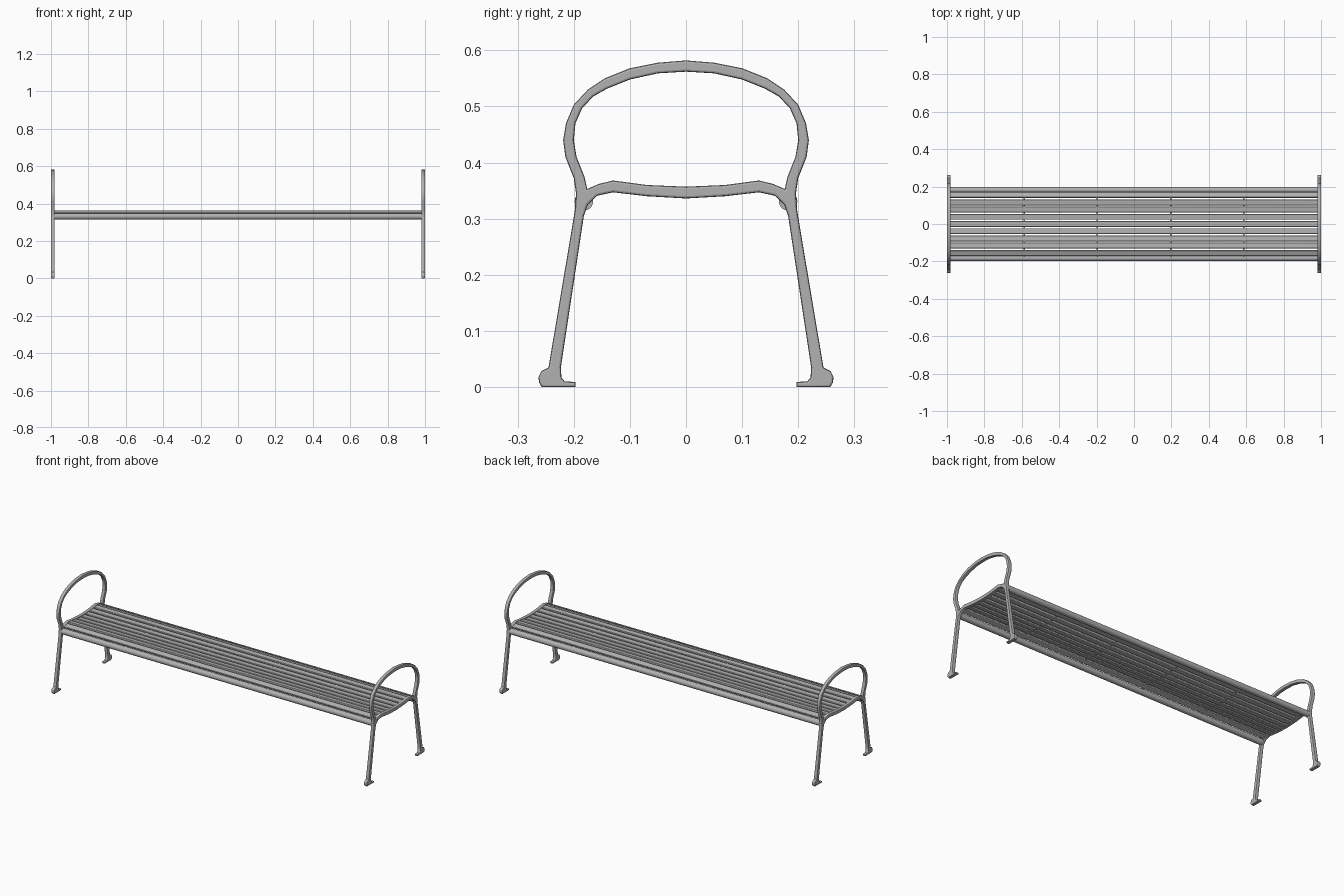
import bpy, bmesh, math
from mathutils import Vector

if "Cube" in bpy.data.objects:
    bpy.data.objects.remove(bpy.data.objects["Cube"], do_unlink=True)

steel = bpy.data.materials.new("grey_steel")
steel.use_nodes = True
grey = (0.44, 0.44, 0.44, 1)
steel.diffuse_color = grey
steel.node_tree.nodes["Principled BSDF"].inputs["Base Color"].default_value = grey

SPAN = 1.97  # length of the seat between the end frames


def finish(ob):
    """Apply the steel and smooth the soft edges."""
    ob.data.materials.clear()
    ob.data.materials.append(steel)
    bpy.ops.object.select_all(action='DESELECT')
    ob.select_set(True)
    bpy.context.view_layer.objects.active = ob
    bpy.ops.object.shade_smooth_by_angle(angle=math.radians(35))


def mirrored(half):
    """Close a half outline, given as (y, z), across y = 0."""
    return half + [(-y, z) for y, z in reversed(half) if y > 0]


# End frame outlines: hoop, leg, foot, leg inside, seat rail underside
outer = mirrored([
    (0, .582), (.05, .578), (.1, .568), (.145, .55), (.175, .53), (.2, .503),
    (.214, .47), (.219, .44), (.215, .41), (.2, .372), (.196, .345), (.198, .315),
    (.245, .035), (.258, .028), (.263, .018), (.262, .008), (.257, .0),
    (.197, .0), (.197, .009), (.216, .01), (.222, .017), (.223, .035),
    (.182, .305), (.175, .325), (.158, .341), (.13, .347), (.07, .34), (0, .336)])
# Opening between the hoop and the seat rail
opening = mirrored([
    (0, .562), (.05, .559), (.1, .548), (.14, .532), (.165, .518), (.185, .497),
    (.197, .47), (.2, .44), (.195, .41), (.181, .375), (.176, .353),
    (.155, .362), (.13, .368), (.07, .36), (0, .357)])


def end_frame(name, x):
    bevel = .004
    curve = bpy.data.curves.new(name, 'CURVE')
    curve.dimensions = '2D'
    curve.fill_mode = 'BOTH'
    curve.extrude = .01 - bevel
    curve.bevel_depth = bevel
    curve.bevel_resolution = 1
    curve.offset = -bevel
    for outline in (outer, opening):
        spline = curve.splines.new('POLY')
        spline.points.add(len(outline) - 1)
        for point, (y, z) in zip(spline.points, outline):
            point.co = (y, z, 0, 1)
        spline.use_cyclic_u = True
    ob = bpy.data.objects.new(name, curve)
    bpy.context.collection.objects.link(ob)
    ob.location.x = x
    ob.rotation_euler = (math.pi / 2, 0, math.pi / 2)
    bpy.ops.object.select_all(action='DESELECT')
    ob.select_set(True)
    bpy.context.view_layer.objects.active = ob
    bpy.ops.object.convert(target='MESH')
    finish(bpy.context.object)


end_frame("left_end_frame", .99)
end_frame("right_end_frame", -.99)

# Height of the curved seat along y, as a smooth dip that rolls over at the edges
seat_curve = [(0, .3465), (.04, .348), (.08, .3515), (.115, .356),
              (.135, .357), (.155, .352), (.175, .342)]


def seat_height(y):
    y = abs(y)
    for (y0, z0), (y1, z1) in zip(seat_curve, seat_curve[1:]):
        if y <= y1:
            return z0 + (z1 - z0) * (y - y0) / (y1 - y0)
    return seat_curve[-1][1]


def bar(name, size, location, tilt, bevel):
    bpy.ops.mesh.primitive_cube_add(size=1, location=location, rotation=(tilt, 0, 0))
    ob = bpy.context.object
    ob.name = name
    ob.scale = size
    bpy.ops.object.transform_apply(location=False, rotation=False, scale=True)
    if bevel:
        mod = ob.modifiers.new("rounded_edges", 'BEVEL')
        mod.width = bevel
        mod.segments = 2
    finish(ob)


# Seat slats, tilted along the curve
for i, y in enumerate((-.155, -.115, -.077, -.0385, 0, .0385, .077, .115, .155)):
    rise = seat_height(y + .012) - seat_height(y - .012)
    bar(f"seat_slat_{i + 1}", (SPAN, .03, .013), (0, y, seat_height(y)),
        math.atan2(rise, .024), .003)

# Round rails along both long edges
for name, y in (("front_edge_rail", -.182), ("back_edge_rail", .182)):
    bpy.ops.mesh.primitive_cylinder_add(vertices=20, radius=.0165, depth=SPAN,
                                        location=(0, y, .331),
                                        rotation=(0, math.pi / 2, 0))
    bpy.context.object.name = name
    finish(bpy.context.object)

# Thin cross ties that follow the seat curve through the slats
half = [(y, z) for y, z in seat_curve]
path = [(-y, z) for y, z in reversed(half[1:])] + half
for i, x in enumerate((-.587, -.197, .197, .587)):
    bm = bmesh.new()
    low, high = -.004, .003
    points = [(y, z + low) for y, z in path] + [(y, z + high) for y, z in reversed(path)]
    face = bm.faces.new([bm.verts.new((-.004, y, z)) for y, z in points])
    ext = bmesh.ops.extrude_face_region(bm, geom=[face])
    moved = [v for v in ext["geom"] if isinstance(v, bmesh.types.BMVert)]
    bmesh.ops.translate(bm, verts=moved, vec=Vector((.008, 0, 0)))
    bmesh.ops.recalc_face_normals(bm, faces=bm.faces)
    mesh = bpy.data.meshes.new(f"cross_tie_{i + 1}")
    bm.to_mesh(mesh)
    bm.free()
    tie = bpy.data.objects.new(mesh.name, mesh)
    tie.location.x = x
    bpy.context.collection.objects.link(tie)
    finish(tie)
